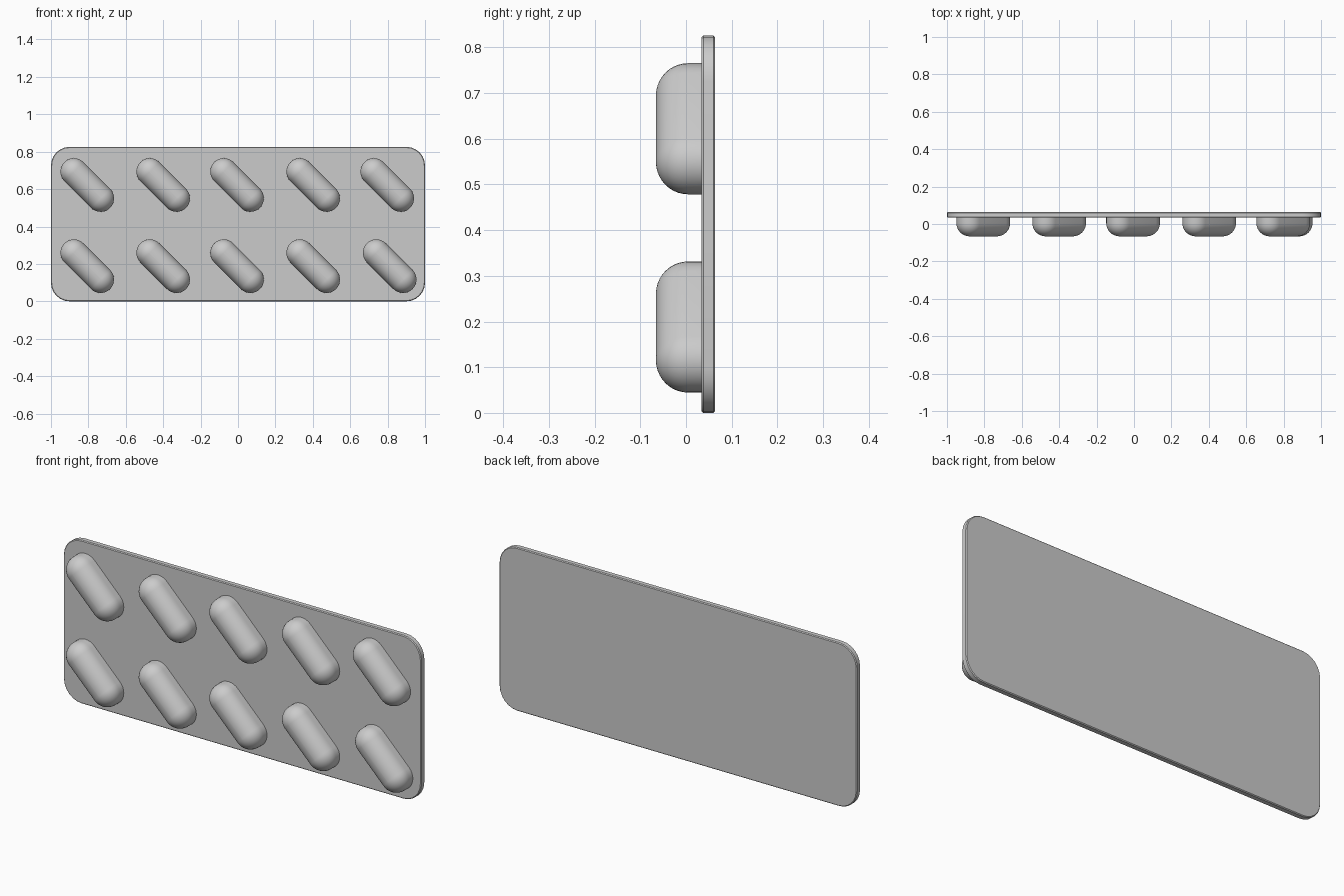
import bpy, bmesh, math
from mathutils import Matrix

default = bpy.data.objects.get("Cube")
if default:
    bpy.data.objects.remove(default, do_unlink=True)

HEIGHT = 0.826
BACK, FRONT, DOME = 0.064, 0.034, -0.066   # y positions of the layers

grey = bpy.data.materials.new("Light grey")
grey.use_nodes = True
colour = (0.6, 0.6, 0.6, 1)
grey.diffuse_color = colour
grey.node_tree.nodes["Principled BSDF"].inputs["Base Color"].default_value = colour


def rounded_outline(half_w, half_h, radius, steps):
    """Outline in x and z of a box with round corners."""
    points = []
    for corner, (sx, sz) in enumerate(((1, 1), (-1, 1), (-1, -1), (1, -1))):
        for i in range(steps + 1):
            a = (corner + i / steps) * math.pi / 2
            points.append((sx * (half_w - radius) + radius * math.cos(a),
                           sz * (half_h - radius) + radius * math.sin(a)))
    return points


def stadium(half_straight, radius, steps):
    """Outline in x and z of a long slot with round ends."""
    points = []
    for side in (1, -1):
        for i in range(steps + 1):
            a = -math.pi / 2 + math.pi * i / steps
            points.append((side * (half_straight + radius * math.cos(a)),
                           side * radius * math.sin(a)))
    return points


def loft(name, layers, matrix):
    """Join outlines at successive y positions and close both ends."""
    bm = bmesh.new()
    rings = [[bm.verts.new((x, y, z)) for x, z in pts] for y, pts in layers]
    for low, high in zip(rings, rings[1:]):
        for i in range(len(low)):
            j = (i + 1) % len(low)
            bm.faces.new((low[i], low[j], high[j], high[i]))
    bm.faces.new(rings[0])
    bm.faces.new(rings[-1])
    bmesh.ops.recalc_face_normals(bm, faces=bm.faces)
    mesh = bpy.data.meshes.new(name)
    bm.to_mesh(mesh)
    bm.free()
    mesh.materials.append(grey)
    obj = bpy.data.objects.new(name, mesh)
    obj.matrix_world = matrix
    bpy.context.collection.objects.link(obj)
    bpy.ops.object.select_all(action='DESELECT')
    obj.select_set(True)
    bpy.context.view_layer.objects.active = obj
    bpy.ops.object.shade_smooth_by_angle(angle=math.radians(40))
    return obj


# Backing card with a slightly softened rim
edge = 0.004


def card_outline(inset):
    return rounded_outline(1 - inset, HEIGHT / 2 - inset, 0.1 - inset, 6)


loft("backing_card",
     [(BACK, card_outline(edge)), (BACK - edge, card_outline(0)),
      (FRONT + edge, card_outline(0)), (FRONT, card_outline(edge))],
     Matrix.Translation((0, 0, HEIGHT / 2)))

# Domed blisters: a straight wall, then a quarter-round cap
RADIUS, HALF_STRAIGHT, CAP = 0.072, 0.101, 0.07
layers = [(FRONT + 0.003, stadium(HALF_STRAIGHT, RADIUS, 16))]
for i in range(11):
    a = math.radians(88) * i / 10
    layers.append((DOME + CAP * (1 - math.sin(a)),
                   stadium(HALF_STRAIGHT, RADIUS * math.cos(a), 16)))

tilt = Matrix.Rotation(math.radians(45), 4, 'Y')
for row, z in (("lower", 0.188), ("upper", 0.622)):
    for n, x in enumerate((-0.806, -0.4, -0.005, 0.402, 0.798)):
        if row == "lower" and n == 4:
            x += 0.013
        loft(f"{row}_blister_{n + 1}", layers, Matrix.Translation((x, 0, z)) @ tilt)
